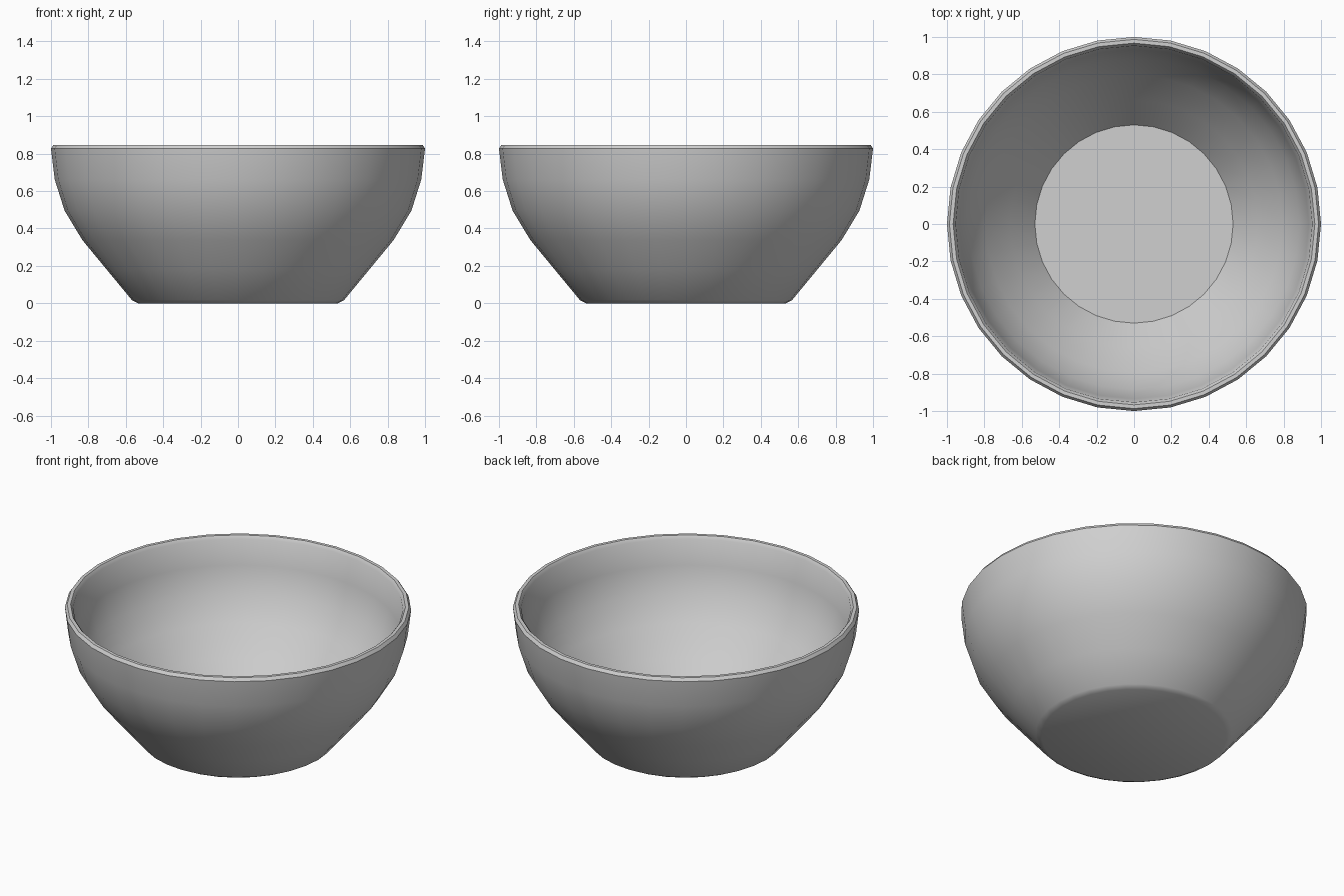
import bpy
import bmesh
from math import radians
from mathutils import Vector

cube = bpy.data.objects.get("Cube")
if cube:
    bpy.data.objects.remove(cube, do_unlink=True)

SIDES = 32

# Cross-section (radius, height): foot, outer wall, bevelled rim, inner wall, floor
outer = [(0.535, 0), (0.567, 0.017), (0.70, 0.178), (0.832, 0.338),
         (0.927, 0.495), (0.98, 0.662), (1.0, 0.828)]
rim = [(0.987, 0.847), (0.967, 0.847)]
inner = [(0.953, 0.828), (0.935, 0.67), (0.885, 0.513),
         (0.795, 0.365), (0.663, 0.203), (0.53, 0.04)]

# Revolve the section around the vertical axis
bm = bmesh.new()
verts = [bm.verts.new((r, 0, z)) for r, z in outer + rim + inner]
edges = [bm.edges.new(pair) for pair in zip(verts, verts[1:])]
bmesh.ops.spin(bm, geom=verts + edges, cent=Vector(), axis=(0, 0, 1),
               angle=radians(360), steps=SIDES, use_duplicate=False)
bmesh.ops.remove_doubles(bm, verts=bm.verts, dist=0.0005)

# Close the underside and the inner floor
bmesh.ops.holes_fill(bm, edges=[e for e in bm.edges if e.is_boundary], sides=0)
bmesh.ops.recalc_face_normals(bm, faces=bm.faces)

mesh = bpy.data.meshes.new("bowl")
bm.to_mesh(mesh)
bm.free()
bowl = bpy.data.objects.new("bowl", mesh)
bpy.context.collection.objects.link(bowl)

# Plain grey glaze
color = (0.63, 0.63, 0.63, 1)
glaze = bpy.data.materials.new("grey glaze")
glaze.use_nodes = True
glaze.diffuse_color = color
glaze.node_tree.nodes["Principled BSDF"].inputs["Base Color"].default_value = color
mesh.materials.append(glaze)

# Smooth walls with crisp rim and floor edges
bpy.ops.object.select_all(action="DESELECT")
bowl.select_set(True)
bpy.context.view_layer.objects.active = bowl
bpy.ops.object.shade_smooth_by_angle(angle=radians(35))
